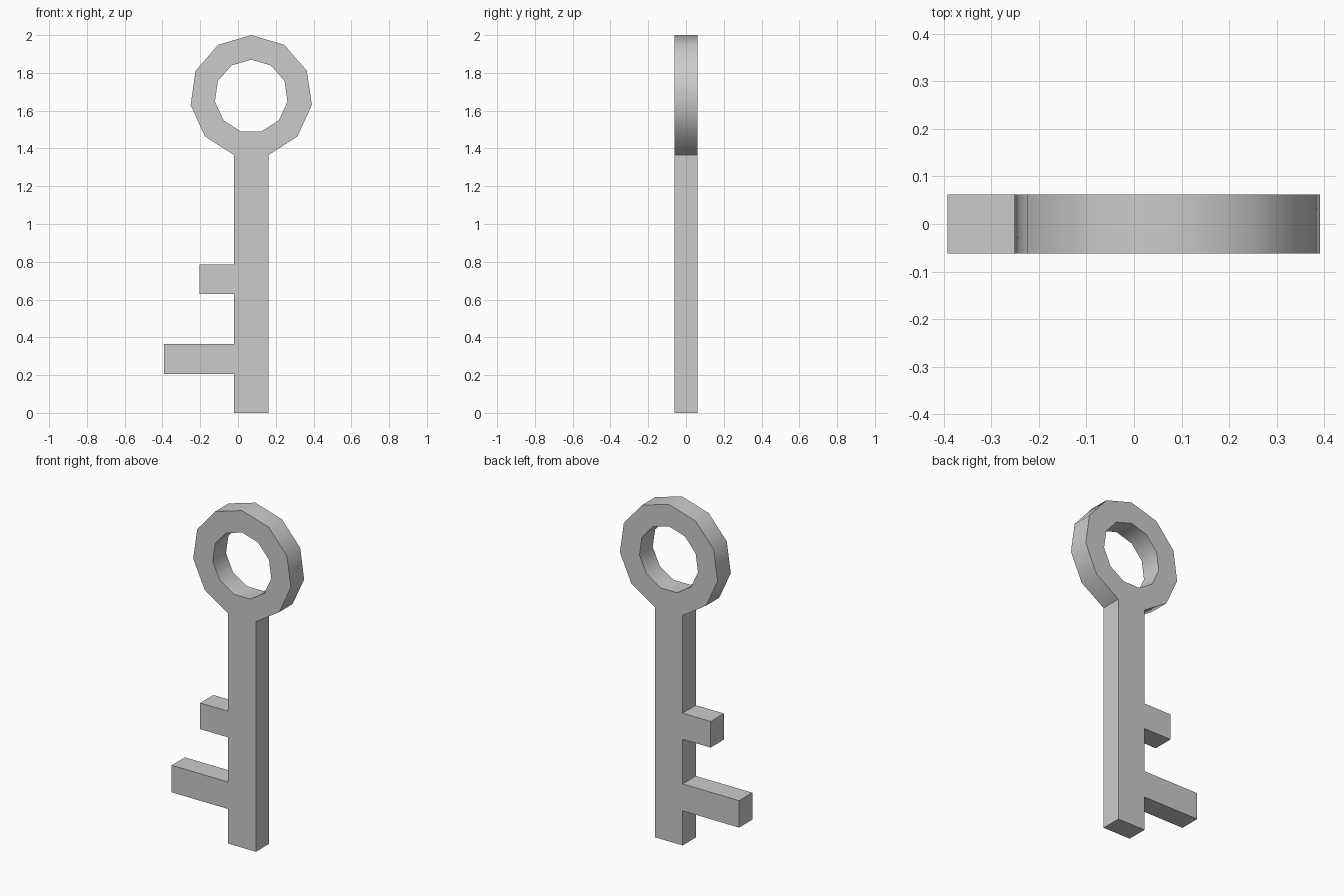
import bpy, bmesh
from math import sin, cos, pi, radians

if "Cube" in bpy.data.objects:
    bpy.data.objects.remove(bpy.data.objects["Cube"])

CX, CZ = 0.07, 1.676          # ring centre
R_OUT, R_IN, SIDES = 0.324, 0.194, 11
THICK = 0.124

bm = bmesh.new()


def face(points):
    bm.faces.new([bm.verts.new((x, 0, z)) for x, z in points])


def rect(x0, x1, z0, z1):
    face([(x0, z0), (x1, z0), (x1, z1), (x0, z1)])


def ring_point(r, i):
    a = 2 * pi * i / SIDES
    return CX + r * sin(a), CZ + r * cos(a)


# Bow: eleven-sided ring, one corner up and one flat edge down
for i in range(SIDES):
    face([ring_point(R_IN, i), ring_point(R_IN, i + 1),
          ring_point(R_OUT, i + 1), ring_point(R_OUT, i)])

# Shaft: hangs from the bottom ring edge, split at the tooth heights
right, shaft_top = ring_point(R_OUT, 5)
left = ring_point(R_OUT, 6)[0]
levels = [0, 0.205, 0.365, 0.63, 0.785, shaft_top]
for z0, z1 in zip(levels, levels[1:]):
    rect(left, right, z0, z1)

# Teeth: long lower one and short upper one
rect(-0.392, left, 0.205, 0.365)
rect(-0.205, left, 0.63, 0.785)

# Weld the flat outline into one sheet
bmesh.ops.remove_doubles(bm, verts=bm.verts[:], dist=1e-4)
bmesh.ops.recalc_face_normals(bm, faces=bm.faces[:])
mesh = bpy.data.meshes.new("key")
bm.to_mesh(mesh)
bm.free()
key = bpy.data.objects.new("key", mesh)
bpy.context.collection.objects.link(key)
bpy.context.view_layer.objects.active = key
key.select_set(True)

# Thickness, with soft shading around the ring only
solid = key.modifiers.new("thickness", 'SOLIDIFY')
solid.thickness = THICK
solid.offset = 0
bpy.ops.object.modifier_apply(modifier=solid.name)
bpy.ops.object.shade_smooth_by_angle(angle=radians(40))
